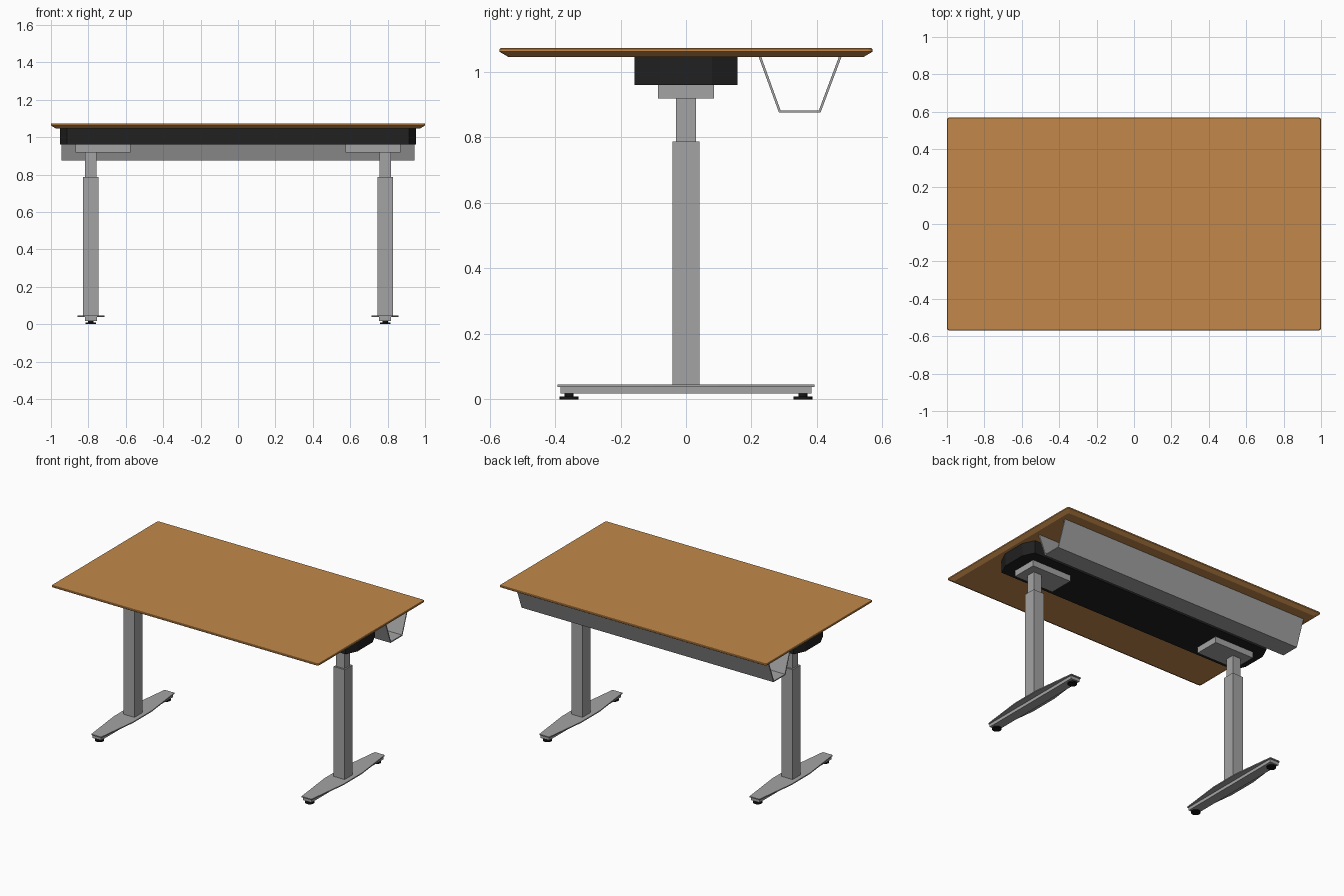
import bpy, bmesh, math
from mathutils import Vector

default = bpy.data.objects.get("Cube")
if default:
    bpy.data.objects.remove(default, do_unlink=True)


def material(name, rgb, rough=0.6):
    m = bpy.data.materials.new(name)
    m.use_nodes = True
    m.diffuse_color = (*rgb, 1)
    bsdf = m.node_tree.nodes["Principled BSDF"]
    bsdf.inputs["Base Color"].default_value = (*rgb, 1)
    bsdf.inputs["Roughness"].default_value = rough
    return m


WOOD = material("warm wood", (0.54, 0.25, 0.068))
GREY = material("grey metal", (0.37, 0.37, 0.37))
BLACK = material("black housing", (0.015, 0.015, 0.015))
RUBBER = material("black rubber", (0.008, 0.008, 0.008))


def finish(name, bm, mat):
    bmesh.ops.recalc_face_normals(bm, faces=bm.faces)
    mesh = bpy.data.meshes.new(name)
    bm.to_mesh(mesh)
    bm.free()
    mesh.materials.append(mat)
    obj = bpy.data.objects.new(name, mesh)
    bpy.context.collection.objects.link(obj)
    return obj


def loft(name, rings, mat):
    """Skin a stack of equal-length rings and cap both ends."""
    bm = bmesh.new()
    loops = [[bm.verts.new(p) for p in ring] for ring in rings]
    n = len(loops[0])
    for a, b in zip(loops, loops[1:]):
        for i in range(n):
            j = (i + 1) % n
            bm.faces.new((a[i], a[j], b[j], b[i]))
    bm.faces.new(loops[0])
    bm.faces.new(loops[-1])
    return finish(name, bm, mat)


def plate(name, outline, z0, z1, mat, x=0, y=0):
    return loft(name, [[(x + px, y + py, z) for px, py in outline] for z in (z0, z1)], mat)


def rect(hx, hy):
    return [(-hx, -hy), (hx, -hy), (hx, hy), (-hx, hy)]


def octagon(hx, hy, mx, my):
    """Rectangle with its corners cut from (hx, my) to (mx, hy)."""
    return [(hx, -my), (hx, my), (mx, hy), (-mx, hy),
            (-hx, my), (-hx, -my), (-mx, -hy), (mx, -hy)]


def rounded(hx, hy, r, steps=4):
    pts = []
    for k, (sx, sy) in enumerate([(1, 1), (-1, 1), (-1, -1), (1, -1)]):
        for s in range(steps + 1):
            a = math.pi / 2 * (k + s / steps)
            pts.append((sx * (hx - r) + r * math.cos(a), sy * (hy - r) + r * math.sin(a)))
    return pts


def disc(r, n=20):
    return [(r * math.cos(math.tau * i / n), r * math.sin(math.tau * i / n)) for i in range(n)]


# Tabletop with rounded corners and a bevelled underside
levels = [(0.027, 1.046), (0, 1.062), (0, 1.07), (0.003, 1.073)]
loft("tabletop", [[(px, py, z) for px, py in rounded(1 - d, 0.57 - d, 0.014)]
                  for d, z in levels], WOOD)

# Motor housing under the top
plate("motor_housing", octagon(0.951, 0.157, 0.915, 0.08), 0.96, 1.046, BLACK)

# Open-ended cable tray at the back
tray = [(0.222, 1.046), (0.284, 0.876), (0.411, 0.876), (0.475, 1.046),
        (0.467, 1.046), (0.406, 0.883), (0.289, 0.883), (0.230, 1.046)]
loft("cable_tray", [[(x, y, z) for y, z in tray] for x in (-0.943, 0.943)], GREY)

# Two telescopic legs, each with mount, foot and levelling pads
LEG_X = 0.787
for side, s in (("left", 1), ("right", -1)):
    x = s * LEG_X
    plate(side + "_mounting_plate", rect(0.147, 0.085), 0.919, 0.96, GREY, s * 0.722)
    plate(side + "_inner_column", rect(0.031, 0.03), 0.78, 0.92, GREY, x)
    plate(side + "_outer_column", rect(0.041, 0.042), 0.04, 0.788, GREY, x)
    plate(side + "_foot_cover", octagon(0.072, 0.392, 0.037, 0.1), 0.038, 0.045, GREY, x)
    plate(side + "_foot_beam", rect(0.032, 0.384), 0.017, 0.039, GREY, x)
    for end, e in (("front", -1), ("back", 1)):
        plate(f"{side}_{end}_pad_stem", disc(0.014), 0.005, 0.02, RUBBER, x, e * 0.357)
        plate(f"{side}_{end}_pad", disc(0.029), 0, 0.008, RUBBER, x, e * 0.357)
